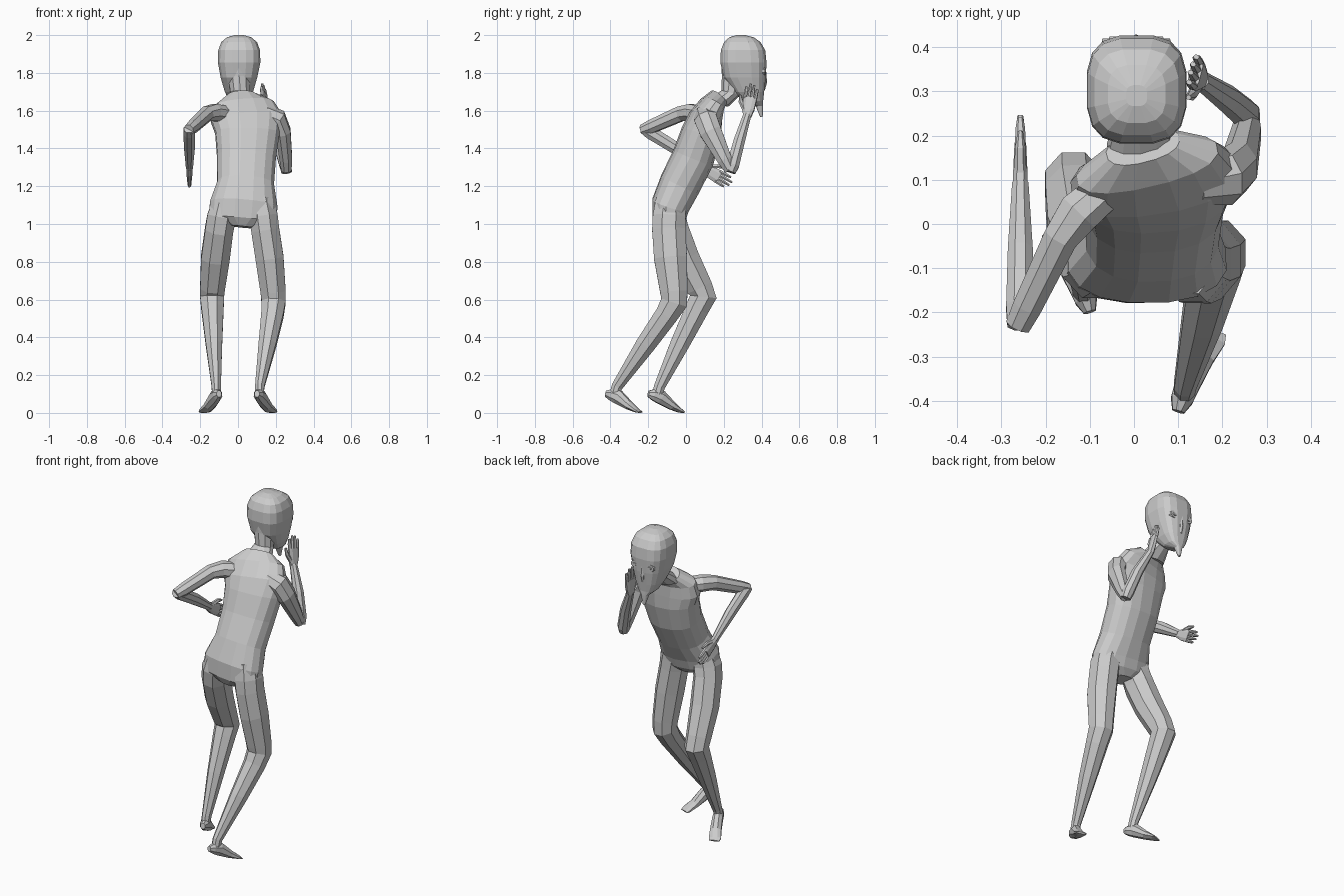
import bpy, bmesh, math
from mathutils import Vector as V


def spow(c, p):
    return math.copysign(abs(c) ** p, c)


def tube(name, rings, ref=(1, 0, 0), sides=8, axis=None, p=1.0, twist=(0, 0, 0), grow=1.0):
    """Loft oval rings (x, y, z, half width, half depth); twist leans the rings' width along the path."""
    bm = bmesh.new()
    pts = [V(r[:3]) for r in rings]
    n = len(pts)
    loops = []
    for i, r in enumerate(rings):
        t = V(axis) if axis else (pts[min(i + 1, n - 1)] - pts[max(i - 1, 0)])
        t.normalize()
        u = V(ref) + V(twist) * (i / (n - 1))
        u = (u - t * u.dot(t)).normalized()
        w = t.cross(u)
        loop = []
        for k in range(sides):
            a = 2 * math.pi * (k + 0.5) / sides
            loop.append(bm.verts.new(pts[i] + u * r[3] * grow * spow(math.cos(a), p)
                                     + w * r[4] * grow * spow(math.sin(a), p)))
        loops.append(loop)
    for a, b in zip(loops, loops[1:]):
        for k in range(sides):
            j = (k + 1) % sides
            bm.faces.new((a[k], a[j], b[j], b[k]))
    bm.faces.new(loops[0][::-1])
    bm.faces.new(loops[-1])
    bmesh.ops.recalc_face_normals(bm, faces=bm.faces)
    me = bpy.data.meshes.new(name)
    bm.to_mesh(me)
    bm.free()
    ob = bpy.data.objects.new(name, me)
    bpy.context.collection.objects.link(ob)
    return ob


def hand(side, wrist, along, across, length, thumb):
    """Flat palm, four fingers and a thumb; thumb = +1/-1 along the across vector."""
    o, d = V(wrist), V(along).normalized()
    c = V(across)
    c = (c - d * c.dot(d)).normalized()

    def at(l, s):
        return tuple(o + d * l * length + c * s)
    tube(side + "_palm", [(*at(-.05, 0), .022, .018), (*at(.2, 0), .034, .017),
                          (*at(.58, 0), .039, .014)], ref=c, p=.8)
    for i, tip in enumerate((.9, 1.0, .97, .85)):
        s = (i - 1.5) * .0185 * -thumb
        tube(f"{side}_finger_{i + 1}", [(*at(.52, s), .010, .012), (*at(.75, s * 1.05), .0095, .011),
                                        (*at(tip, s * 1.1), .006, .007)], ref=c, sides=6)
    tube(side + "_thumb", [(*at(.15, .018 * thumb), .014, .014), (*at(.4, .048 * thumb), .012, .012),
                           (*at(.62, .058 * thumb), .006, .006)], ref=c, sides=6)


# Torso leaning forward, right shoulder ahead and lower
tube("torso", [
    (.02, -.095, .985, .07, .06),
    (.024, -.092, 1.025, .182, .088),
    (.03, -.082, 1.10, .182, .102),
    (.04, -.032, 1.21, .152, .110),
    (.045, .038, 1.35, .157, .112),
    (.05, .080, 1.48, .172, .105),
    (.045, .103, 1.56, .192, .088),
    (.03, .135, 1.63, .165, .062),
    (.02, .175, 1.672, .085, .050),
], sides=16, p=.85, twist=(0, .09, -.18))

# Upright neck, widening into the skull
tube("neck", [(.02, .165, 1.635, .085, .06), (.012, .238, 1.695, .055, .052),
              (.006, .250, 1.77, .060, .062), (.004, .262, 1.84, .090, .078)],
     sides=10, axis=(0, .25, 1))

# Head with a jaw ending in a long pointed chin
tube("head", [
    (.005, .399, 1.567, .007, .007),
    (.005, .389, 1.625, .022, .020),
    (.005, .355, 1.652, .052, .054),
    (.005, .333, 1.70, .076, .082),
    (.005, .311, 1.775, .098, .113),
    (.006, .304, 1.855, .114, .124),
    (.006, .302, 1.92, .112, .119),
    (.006, .298, 1.963, .096, .098),
    (.006, .294, 1.988, .066, .066),
    (.006, .290, 2.00, .024, .024),
], sides=16, axis=(0, 0, 1), p=.68)

# Face details
for s, side in ((-1, "left"), (1, "right")):
    x = .005 + s * .050
    tube(side + "_eye_socket", [(x, .395, 1.81, .032, .026), (x, .419, 1.81, .028, .022)], sides=10)
    tube(side + "_eye", [(x, .41, 1.81, .018, .013), (x, .424, 1.81, .011, .008)], sides=8)
tube("nose", [(.005, .415, 1.83, .008, .008), (.005, .416, 1.75, .014, .013),
              (.005, .410, 1.71, .010, .008)], sides=6)

# Legs: hip, thigh, knee, shin, ankle
tube("left_leg", [
    (-.070, -.080, 1.13, .060, .075), (-.086, -.085, 1.04, .078, .084),
    (-.100, -.070, .97, .076, .086),
    (-.120, -.010, .82, .077, .082), (-.135, .070, .665, .067, .072),
    (-.137, .092, .615, .065, .072), (-.135, .058, .55, .060, .063),
    (-.127, -.035, .36, .044, .051), (-.115, -.140, .14, .025, .030),
    (-.114, -.155, .09, .024, .028)], grow=1.06)
tube("right_leg", [
    (.120, -.080, 1.13, .065, .080), (.134, -.090, 1.04, .078, .088),
    (.144, -.091, .97, .076, .090),
    (.167, -.082, .82, .076, .089), (.186, -.064, .64, .068, .074),
    (.188, -.063, .585, .065, .072), (.182, -.102, .52, .060, .062),
    (.155, -.215, .36, .047, .053), (.115, -.365, .14, .025, .030),
    (.114, -.380, .09, .024, .028)], grow=1.06)

# Feet, mirrored and stepped forward on the left, tiptoe wedge
for s, side, dy in ((1, "right", 0), (-1, "left", .225)):
    tube(side + "_foot", [
        (s * .100, -.424 + dy, .101, .015, .018), (s * .108, -.398 + dy, .097, .027, .032),
        (s * .122, -.360 + dy, .084, .031, .040), (s * .150, -.300 + dy, .038, .034, .024),
        (s * .174, -.258 + dy, .012, .037, .012), (s * .180, -.241 + dy, .004, .032, .005)],
        ref=(1, -.4 * s, 0))

# Left arm: elbow thrown back, forearm reaching forward
tube("left_upper_arm", [(-.06, .08, 1.58, .045, .045), (-.125, .025, 1.59, .050, .046),
                        (-.165, -.030, 1.583, .040, .041), (-.240, -.185, 1.515, .034, .036),
                        (-.262, -.230, 1.497, .029, .029)], ref=(1, -.5, 0), grow=1.05)
tube("left_forearm", [(-.260, -.230, 1.505, .027, .025), (-.258, -.190, 1.485, .032, .036),
                      (-.257, -.060, 1.405, .029, .034), (-.257, .09, 1.30, .019, .022)], grow=1.05)
hand("left", (-.257, .085, 1.30), (0, .87, -.50), (0, .5, .87), .178, 1)

# Right arm: elbow down, hand raised to the cheek
tube("right_upper_arm", [(.14, .095, 1.58, .05, .05), (.207, .105, 1.555, .054, .062),
                         (.238, .130, 1.49, .042, .060), (.254, .205, 1.34, .034, .040),
                         (.256, .234, 1.285, .028, .030)], grow=1.05)
tube("right_forearm", [(.258, .235, 1.275, .028, .028), (.252, .248, 1.31, .033, .034),
                       (.212, .282, 1.44, .030, .031), (.150, .325, 1.58, .020, .022)], grow=1.05)
hand("right", (.150, .325, 1.575), (-.020, .028, .17), (.25, .95, -.15), .170, -1)
